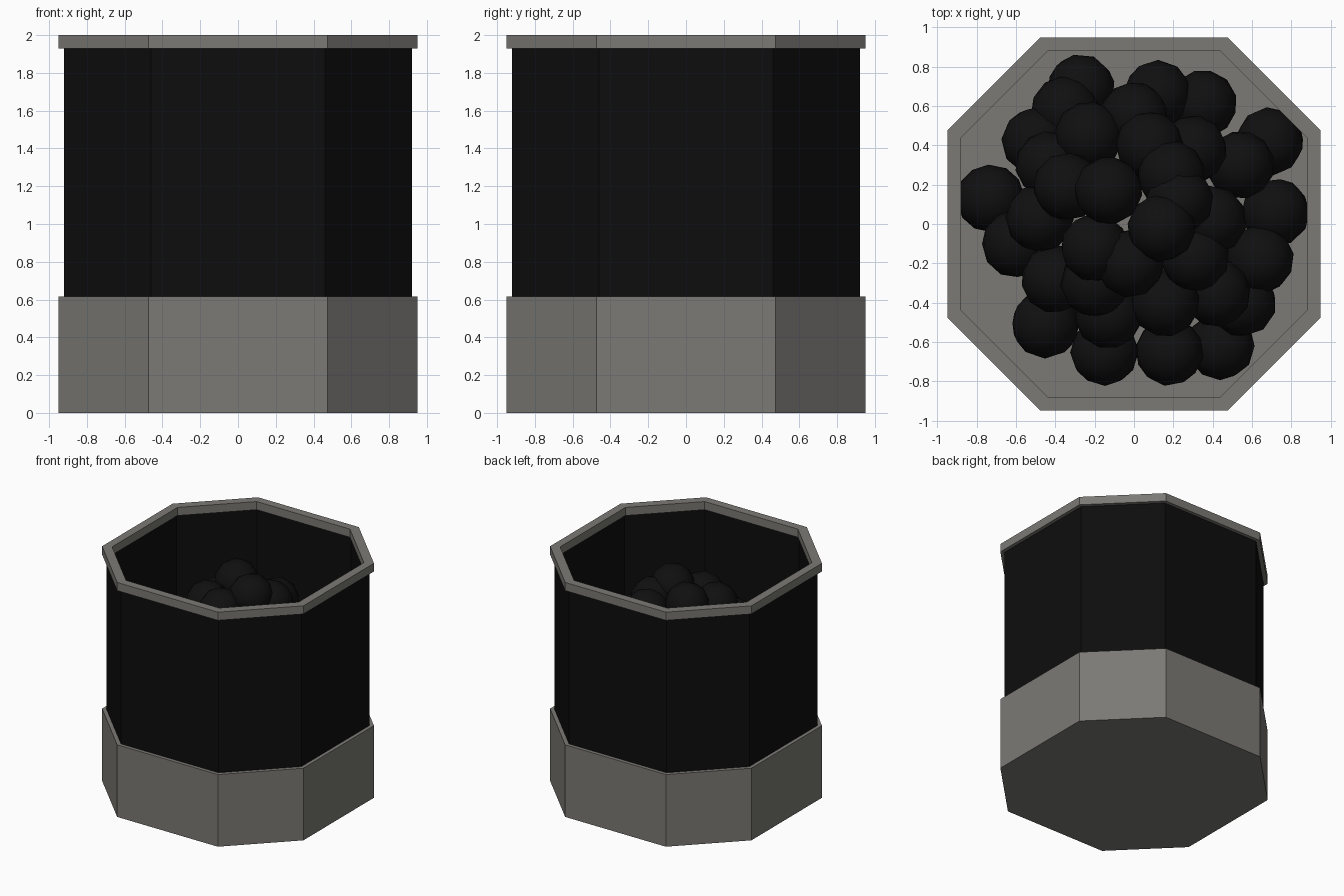
import bpy
import bmesh
import math
import random
from mathutils import Vector, Matrix

random.seed(4)

cube = bpy.data.objects.get("Cube")
if cube:
    bpy.data.objects.remove(cube, do_unlink=True)


def make_material(name, color):
    mat = bpy.data.materials.new(name)
    mat.use_nodes = True
    mat.diffuse_color = (*color, 1)
    mat.node_tree.nodes["Principled BSDF"].inputs["Base Color"].default_value = (*color, 1)
    return mat


stone = make_material("warm grey", (0.2, 0.193, 0.177))
panel = make_material("black panel", (0.004, 0.004, 0.004))
coal = make_material("coal black", (0.005, 0.005, 0.005))


def add_object(name, bm, mat):
    bmesh.ops.recalc_face_normals(bm, faces=bm.faces)
    mesh = bpy.data.meshes.new(name)
    bm.to_mesh(mesh)
    bm.free()
    mesh.materials.append(mat)
    obj = bpy.data.objects.new(name, mesh)
    bpy.context.collection.objects.link(obj)
    return obj


def octagon(bm, half, z):
    """Loop of a square with cut corners, half its width wide."""
    short = half / 2
    corners = []
    for quarter in range(4):
        turn = Matrix.Rotation(quarter * math.pi / 2, 3, 'Z')
        for y in (-short, short):
            corners.append(bm.verts.new(turn @ Vector((half, y, z))))
    return corners


def bridge(bm, lower, upper):
    count = len(lower)
    for i in range(count):
        j = (i + 1) % count
        bm.faces.new((lower[i], lower[j], upper[j], upper[i]))


def solid(name, half, bottom, top, mat):
    bm = bmesh.new()
    low, high = octagon(bm, half, bottom), octagon(bm, half, top)
    bridge(bm, low, high)
    bm.faces.new(low)
    bm.faces.new(high)
    return add_object(name, bm, mat)


def tube(name, outer, inner, bottom, top, mat):
    bm = bmesh.new()
    loops = [octagon(bm, half, z) for half, z in
             ((outer, bottom), (outer, top), (inner, top), (inner, bottom))]
    for i in range(len(loops)):
        bridge(bm, loops[i], loops[(i + 1) % len(loops)])
    return add_object(name, bm, mat)


# Container: solid base, dark walls and a thin rim
base_top = 0.615
rim_bottom = 1.93
solid("base", 0.95, 0, base_top, stone)
tube("walls", 0.92, 0.89, base_top, rim_bottom, panel)
tube("rim", 0.95, 0.88, rim_bottom, 2, stone)

# Heap of faceted lumps, highest in the middle
spots = [
    (-.27, .69), (-.35, .58), (.12, .66), (.35, .61), (-.23, .45), (.08, .4),
    (.3, .38), (.69, .42), (.54, .3), (-.73, .13), (-.5, .42), (-.43, .3),
    (-.34, .19), (-.13, .17), (.19, .25), (.23, .12), (.14, -.02), (.72, .06),
    (-.48, .03), (-.6, -.1), (-.2, -.12), (.64, -.18), (.31, -.17), (.4, .02),
    (-.02, -.2), (-.4, -.28), (-.45, -.51), (-.13, -.46), (.16, -.4),
    (-.15, -.65), (.18, -.65), (.44, -.62), (.55, -.4), (.42, -.35),
    (0, .55), (-.2, -.3),
]
radius = 0.175
bm = bmesh.new()
for x, y in spots:
    reach = min(math.hypot(x, y - 0.05) / 0.78, 1)
    z = base_top + 0.14 + (1 - reach ** 1.5) * 1.04
    spin = Matrix.Rotation(random.uniform(0, math.tau), 4, 'Z')
    tilt = Matrix.Rotation(random.uniform(0, math.pi), 4, 'X')
    bmesh.ops.create_icosphere(bm, subdivisions=2, radius=radius,
                               matrix=Matrix.Translation((x, y, z)) @ spin @ tilt)
heap = add_object("coal_heap", bm, coal)
for face in heap.data.polygons:
    face.use_smooth = True
